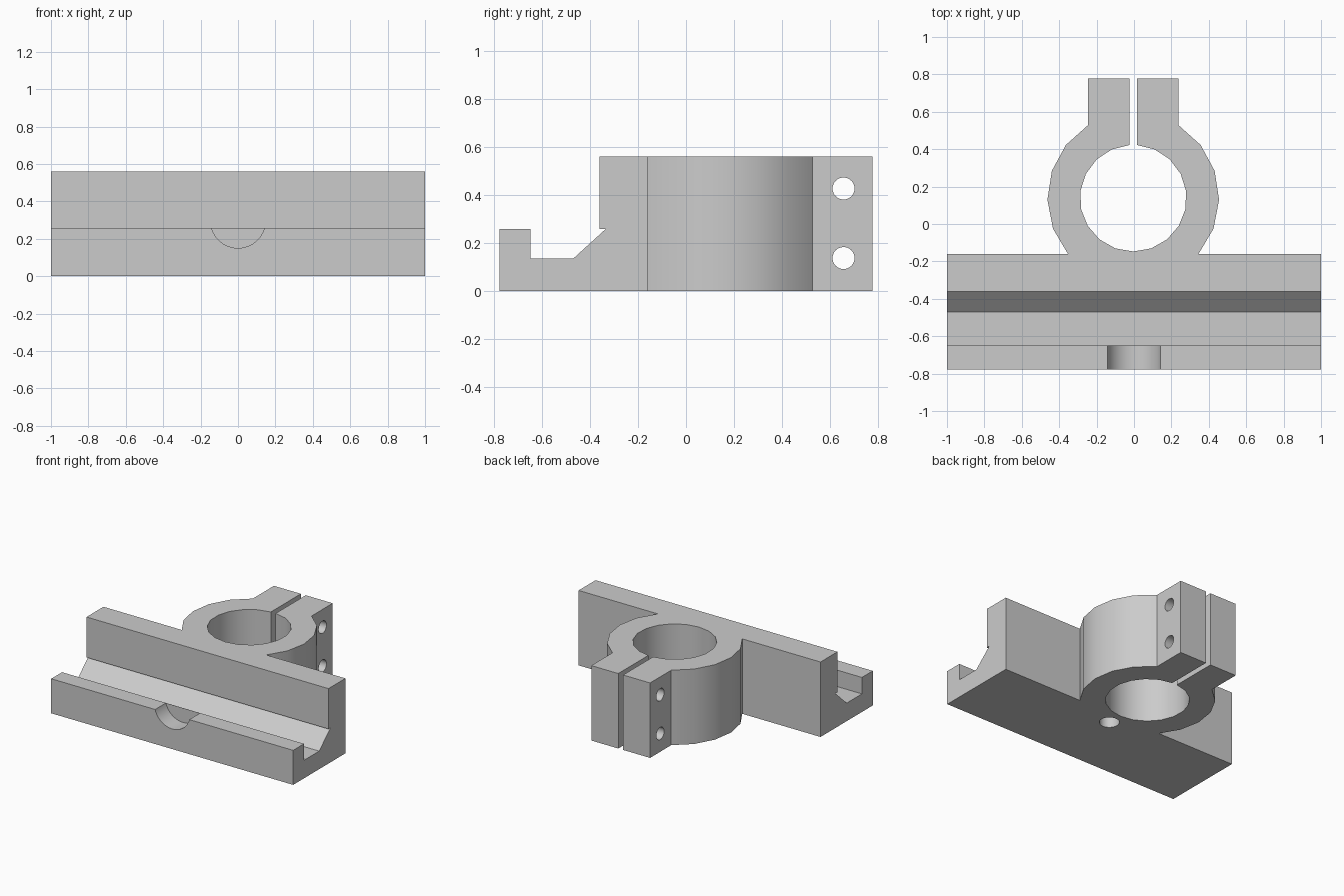
import bpy
import bmesh
from math import sin, cos, pi, asin, acos
from mathutils import Matrix, Vector

cube = bpy.data.objects.get("Cube")
if cube:
    bpy.data.objects.remove(cube, do_unlink=True)

grey = bpy.data.materials.new("machined grey")
grey.use_nodes = True
colour = (0.6, 0.6, 0.6, 1)
grey.diffuse_color = colour
grey.node_tree.nodes["Principled BSDF"].inputs["Base Color"].default_value = colour


def make_object(name, bm):
    bmesh.ops.recalc_face_normals(bm, faces=bm.faces)
    mesh = bpy.data.meshes.new(name)
    bm.to_mesh(mesh)
    bm.free()
    mesh.materials.append(grey)
    obj = bpy.data.objects.new(name, mesh)
    bpy.context.collection.objects.link(obj)
    return obj


def prism(name, points, offset):
    """Extrude a closed outline of 3D points along an offset."""
    bm = bmesh.new()
    face = bm.faces.new([bm.verts.new(p) for p in points])
    grown = bmesh.ops.extrude_face_region(bm, geom=[face])
    verts = [v for v in grown["geom"] if isinstance(v, bmesh.types.BMVert)]
    bmesh.ops.translate(bm, verts=verts, vec=Vector(offset))
    return make_object(name, bm)


def rod(name, centre, radius, length, axis, sides=24):
    bm = bmesh.new()
    turn = Vector((0, 0, 1)).rotation_difference(Vector(axis)).to_matrix().to_4x4()
    bmesh.ops.create_cone(bm, cap_ends=True, segments=sides, radius1=radius,
                          radius2=radius, depth=length,
                          matrix=Matrix.Translation(centre) @ turn)
    return make_object(name, bm)


def arc(radius, start, end, steps):
    return [(CX + radius * cos(start + (end - start) * i / steps),
             CY + radius * sin(start + (end - start) * i / steps))
            for i in range(steps + 1)]


# Overall sizes
CX, CY = -0.004, 0.138
FRONT, WALL_BACK, LUG_BACK, TOP = -0.777, -0.16, 0.777, 0.56
OUTER, BORE, LUG, SLOT = 0.459, 0.285, 0.243, 0.02

# Plan outline: rail block, split clamp ring and two lugs
low = asin((WALL_BACK - CY) / OUTER)
high = acos(LUG / OUTER)
gap = asin(SLOT / BORE)
outline = [(-1, FRONT), (1, FRONT), (1, WALL_BACK)]
outline += arc(OUTER, low, high, 5)
outline += [(CX + LUG, LUG_BACK), (CX + SLOT, LUG_BACK)]
outline += arc(BORE, pi / 2 - gap, gap - 1.5 * pi, 18)
outline += [(CX - SLOT, LUG_BACK), (CX - LUG, LUG_BACK)]
outline += arc(OUTER, pi - high, pi - low, 5)
outline += [(-1, WALL_BACK)]
body = prism("clamp_bracket", [(x, y, 0) for x, y in outline], (0, 0, TOP))

# Front channel with low lip, sloped side and small undercut
channel = [(-0.9, 0.258), (-0.649, 0.258), (-0.649, 0.135), (-0.47, 0.135),
           (-0.335, 0.258), (-0.36, 0.258), (-0.36, 0.7), (-0.9, 0.7)]
cutters = [prism("channel_cutter", [(-1.1, y, z) for y, z in channel], (2.2, 0, 0))]

# Round notch in the lip, bolt holes in the lugs, blind hole underneath
cutters.append(rod("notch_cutter", (0, -0.75, 0.297), 0.147, 0.2, (0, 1, 0), 32))
for z in (0.137, 0.427):
    cutters.append(rod("bolt_cutter", (0, 0.657, z), 0.046, 1, (1, 0, 0)))
cutters.append(rod("blind_hole_cutter", (0, -0.26, 0.1), 0.068, 0.4, (0, 0, 1)))

bpy.ops.object.select_all(action="DESELECT")
bpy.context.view_layer.objects.active = body
body.select_set(True)
for cutter in cutters:
    cutter.hide_render = True
    cut = body.modifiers.new(cutter.name, "BOOLEAN")
    cut.operation = "DIFFERENCE"
    cut.solver = "EXACT"
    cut.object = cutter
    bpy.ops.object.modifier_apply(modifier=cut.name)
    bpy.data.objects.remove(cutter, do_unlink=True)

bpy.ops.object.shade_smooth_by_angle(angle=pi / 6)
